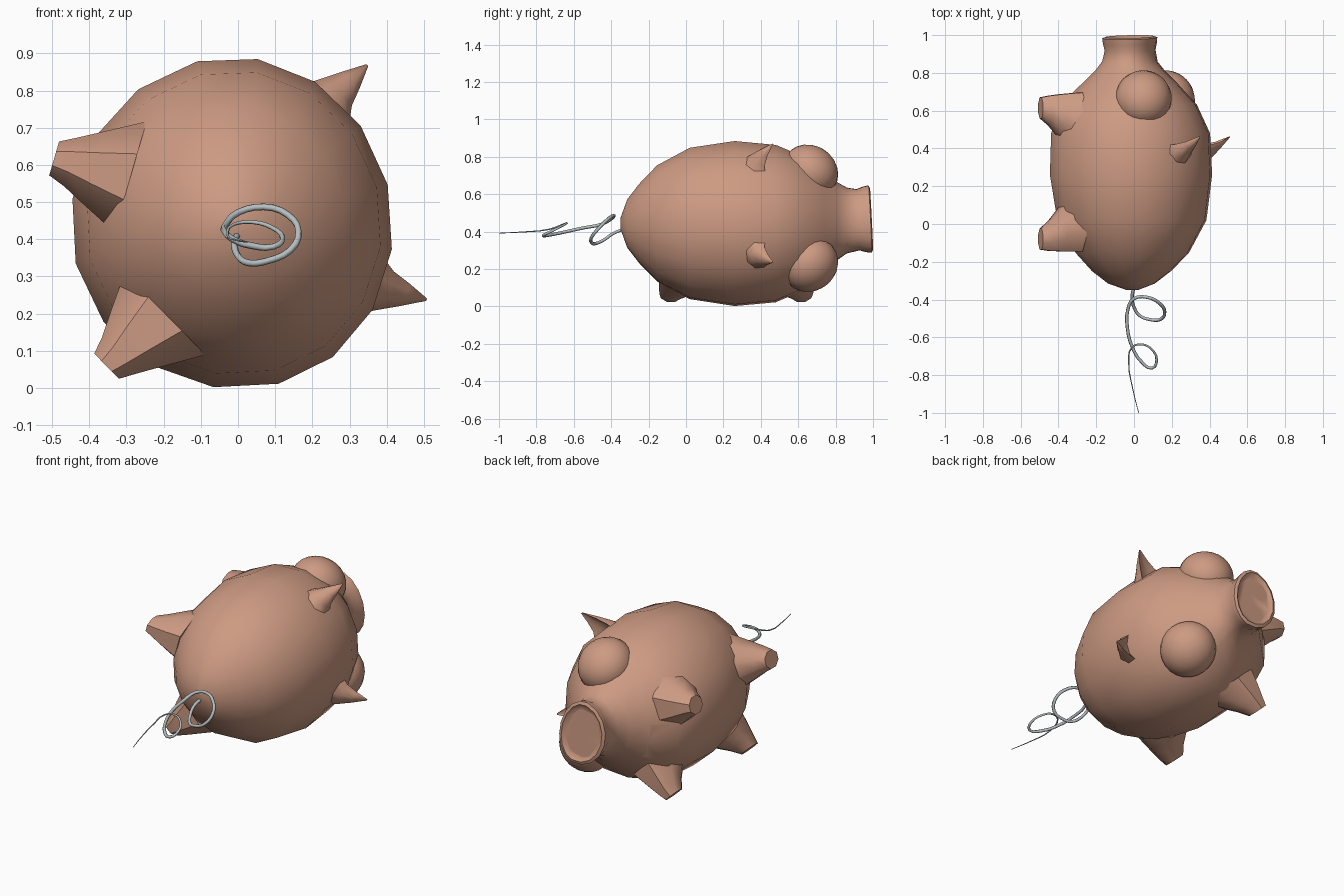
import bpy, bmesh, math
from mathutils import Matrix, Vector

if "Cube" in bpy.data.objects:
    bpy.data.objects.remove(bpy.data.objects["Cube"])

# The animal lies rolled on its side: local x = sideways, y = forward, z = its own up
ROLL = Matrix(((0.245, 0, 0.97), (0, 1, 0), (-0.97, 0, 0.245))).to_4x4()
M = Matrix.Translation((0, 0, 0.445)) @ ROLL


def material(name, col):
    m = bpy.data.materials.new(name)
    m.diffuse_color = (*col, 1)
    m.use_nodes = True
    m.node_tree.nodes["Principled BSDF"].inputs["Base Color"].default_value = m.diffuse_color
    return m


skin = material("pink_skin", (0.61, 0.325, 0.225))
metal = material("grey_wire", (0.47, 0.52, 0.53))


def finish(bm, name, mat=skin, angle=50):
    bmesh.ops.recalc_face_normals(bm, faces=bm.faces)
    bm.transform(M)
    me = bpy.data.meshes.new(name)
    bm.to_mesh(me)
    bm.free()
    me.materials.append(mat)
    me.shade_smooth()
    me.set_sharp_from_angle(angle=math.radians(angle))
    ob = bpy.data.objects.new(name, me)
    bpy.context.collection.objects.link(ob)
    return ob


def loft(bm, rings):
    """Skin a list of equal-length point rings and cap both ends."""
    loops = [[bm.verts.new(p) for p in r] for r in rings]
    n = len(loops[0])
    for a, b in zip(loops, loops[1:]):
        for i in range(n):
            bm.faces.new((a[i], a[(i + 1) % n], b[(i + 1) % n], b[i]))
    bm.faces.new(loops[0])
    bm.faces.new(loops[-1])


def ring(center, ax, ay, n):
    c, ax, ay = Vector(center), Vector(ax), Vector(ay)
    return [c + ax * math.cos(t) + ay * math.sin(t)
            for t in (2 * math.pi * (i + 0.5) / n for i in range(n))]


def ellipsoid(name, center, radii, normal=(0, 0, 1), seg=24):
    bm = bmesh.new()
    bmesh.ops.create_uvsphere(bm, u_segments=seg, v_segments=seg // 2, radius=1)
    q = Vector(normal).to_track_quat('Z', 'Y').to_matrix().to_4x4()
    bm.transform(Matrix.Translation(center) @ q @ Matrix.Diagonal((*radii, 1)))
    return finish(bm, name)


# Body and snout: (y, half width, top, bottom)
profile = [
    (-0.350, 0.03, 0.02, -0.04), (-0.315, 0.13, 0.11, -0.14),
    (-0.250, 0.215, 0.195, -0.225), (-0.155, 0.315, 0.29, -0.31),
    (0.02, 0.41, 0.385, -0.41), (0.26, 0.447, 0.415, -0.45),
    (0.48, 0.425, 0.405, -0.445), (0.63, 0.36, 0.335, -0.40),
    (0.74, 0.275, 0.235, -0.28), (0.81, 0.212, 0.165, -0.205),
    (0.86, 0.180, 0.125, -0.165), (0.92, 0.168, 0.115, -0.150),
    (0.955, 0.180, 0.122, -0.158), (0.985, 0.185, 0.125, -0.162),
    (0.992, 0.168, 0.108, -0.145), (0.978, 0.150, 0.092, -0.128),
]
rings = []
for y, w, top, bot in profile:
    shift = -0.025 * max(0, (y - 0.6) / 0.4)
    pts = []
    for i in range(16):
        t = 2 * math.pi * i / 16
        c, s = math.cos(t), math.sin(t)
        pts.append((w * c + shift, y + (0.05 * w * c if y > 0.9 else 0),
                    s * (top if s > 0 else -bot)))
    rings.append(pts)
bm = bmesh.new()
loft(bm, rings)
body = finish(bm, "body", angle=60)

# Nostril hollows and mouth slit, cut out of the body
cutters = [ellipsoid("nostril_cutter", (-0.025 + s * 0.078, 0.985, -0.018),
                     (0.055, 0.075, 0.08), (0, 0, 1), 16) for s in (-1, 1)]
cutters.append(ellipsoid("mouth_cutter", (-0.01, 0.735, -0.285),
                         (0.10, 0.06, 0.007), (0, 0.6, 0.8), 16))
for c in cutters:
    c.hide_render = True
    c.hide_viewport = False
    mod = body.modifiers.new("cut", 'BOOLEAN')
    mod.operation = 'DIFFERENCE'
    mod.solver = 'EXACT'
    mod.object = c
dg = bpy.context.evaluated_depsgraph_get()
cut_mesh = bpy.data.meshes.new_from_object(body.evaluated_get(dg))
body.modifiers.clear()
body.data = cut_mesh
cut_mesh.set_sharp_from_angle(angle=math.radians(60))
for c in cutters:
    bpy.data.objects.remove(c)

for s, side in ((-1, "left"), (1, "right")):
    # Bulging eyes
    ellipsoid(side + "_eye", (s * 0.258, 0.665, 0.117), (0.155, 0.15, 0.135),
              (s * 0.75, 0.55, 0.35))

    # Pointed ears with a hollowed front
    bm = bmesh.new()
    d = Vector((s * 0.62, 0.2, 0.76)).normalized()
    a = Vector((s * 0.78, 0, -0.62))
    b = d.cross(a).normalized()
    if b.y < 0:
        b = -b
    ear = []
    for pos, wide, deep in (((0.235, 0.385, 0.28), 0.105, 0.10),
                            ((0.272, 0.40, 0.335), 0.062, 0.055),
                            ((0.297, 0.425, 0.385), 0.036, 0.028),
                            ((0.325, 0.462, 0.44), 0.004, 0.004)):
        c = Vector((s * pos[0], pos[1], pos[2]))
        r = ring(c, a * wide, b * deep, 8)
        for i in (1, 2):
            r[i] = r[i] - b * deep * 0.9
        ear.append(r)
    loft(bm, ear)
    finish(bm, side + "_ear", angle=60)

    # Stubby feet flaring out of the belly
    for end, base, tip in (("front", 0.52, 0.615), ("rear", 0.03, -0.08)):
        bm = bmesh.new()
        a = Vector((s * 0.85, 0, 0.5))
        foot = []
        for k, x, z, wide, deep in ((0, 0.19, -0.25, 0.17, 0.19),
                                    (0.5, 0.235, -0.335, 0.115, 0.13),
                                    (0.85, 0.268, -0.395, 0.075, 0.085),
                                    (1, 0.288, -0.437, 0.052, 0.06)):
            foot.append(ring((s * x, base + (tip - base) * k, z),
                             a * wide, (0, deep, 0), 8))
        loft(bm, foot)
        finish(bm, f"{side}_{end}_foot", angle=45)

# Curly wire tail, thinning to its end
path = [(0, -.33, .415), (-.01, -.39, .39), (0, -.44, .355), (.03, -.485, .336),
        (.08, -.505, .342), (.14, -.505, .37), (.163, -.465, .42),
        (.135, -.42, .465), (.07, -.388, .487), (0, -.395, .472),
        (-.032, -.45, .44), (-.035, -.55, .42), (-.01, -.65, .398),
        (.04, -.73, .382), (.095, -.763, .38), (.12, -.72, .402),
        (.09, -.66, .432), (.04, -.637, .446), (-.012, -.655, .44),
        (-.028, -.73, .413), (-.005, -.88, .398), (.025, -1.0, .392)]
cu = bpy.data.curves.new("tail", 'CURVE')
cu.dimensions = '3D'
cu.bevel_depth = 0.009
cu.bevel_resolution = 1
cu.resolution_u = 3
cu.use_fill_caps = True
sp = cu.splines.new('BEZIER')
sp.bezier_points.add(len(path) - 1)
for i, (bp, co) in enumerate(zip(sp.bezier_points, path)):
    bp.co = co
    bp.handle_left_type = bp.handle_right_type = 'AUTO'
    bp.radius = 1 if i < 14 else max(0.2, 1 - (i - 13) * 0.1)
cu.materials.append(metal)
bpy.context.collection.objects.link(bpy.data.objects.new("tail", cu))
